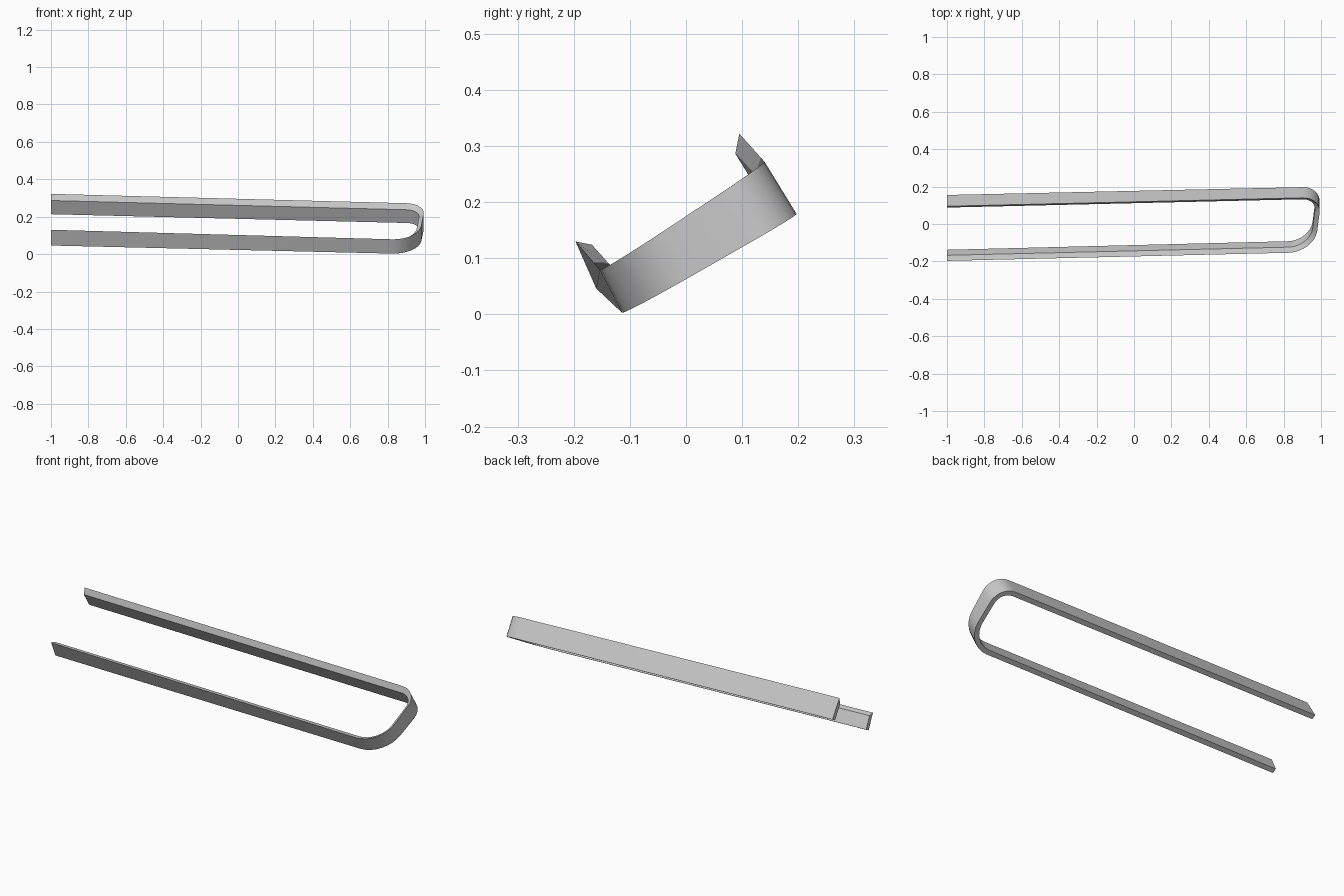
import bpy, bmesh
from mathutils import Vector as V

if "Cube" in bpy.data.objects:
    bpy.data.objects.remove(bpy.data.objects["Cube"])

# Outer-face edge positions (y, z): keyed by side, edge, for back (x=-1) and front (x=0.9)
LOW = {"bot": (V((-0.160, 0.046)), V((-0.112, 0.001))),
       "top": (V((-0.197, 0.130)), V((-0.152, 0.077)))}
HIGH = {"bot": (V((0.155, 0.226)), V((0.197, 0.179))),
        "top": (V((0.095, 0.322)), V((0.140, 0.272)))}
WIDTH, THICK = 0.355, 0.025


def place(x, s, h):
    """Map plan position (x, s) and band height h (0..1) onto the tilted band."""
    f, t = (x + 1) / 1.9, s / WIDTH
    lo = LOW["bot"][0].lerp(LOW["bot"][1], f).lerp(LOW["top"][0].lerp(LOW["top"][1], f), h)
    hi = HIGH["bot"][0].lerp(HIGH["bot"][1], f).lerp(HIGH["top"][0].lerp(HIGH["top"][1], f), h)
    p = lo + (hi - lo) * t
    return V((x, p.x, p.y))


def corner(a, c, b, r, n=8):
    """Rounded corner between directions to a and b."""
    p, q = c + (a - c).normalized() * r, c + (b - c).normalized() * r
    k = 0.55
    h1, h2 = p.lerp(c, k), q.lerp(c, k)
    out = []
    for i in range(n + 1):
        t = i / n
        out.append(p * (1-t)**3 + h1 * 3*t*(1-t)**2 + h2 * 3*t*t*(1-t) + q * t**3)
    return out


# U-shaped plan: straight arm, wide bend, end, tight bend, straight arm
A, B, C, D = V((-1, 0)), V((0.965, 0)), V((1.003, WIDTH)), V((-1, WIDTH))
path = [A] + corner(A, B, C, 0.14) + corner(B, C, D, 0.10) + [D]

# Band section: (inward offset, height), with the upper inner edge chamfered
section = [(0, 0), (0, 1), (THICK, 0.77), (THICK, 0)]

bm = bmesh.new()
rings = []
for i, p in enumerate(path):
    d = (path[min(i + 1, len(path) - 1)] - path[max(i - 1, 0)]).normalized()
    n = V((0, 1)) if i == 0 else V((0, -1)) if i == len(path) - 1 else V((-d.y, d.x))
    rings.append([bm.verts.new(place(*(p + n * o), h)) for o, h in section])
m = len(section)
for r0, r1 in zip(rings, rings[1:]):
    for j in range(m):
        bm.faces.new((r0[j], r0[(j + 1) % m], r1[(j + 1) % m], r1[j]))
bm.faces.new(rings[0])
bm.faces.new(rings[-1])
bmesh.ops.recalc_face_normals(bm, faces=bm.faces)
mesh = bpy.data.meshes.new("u_band")
bm.to_mesh(mesh)
bm.free()
band = bpy.data.objects.new("u_band", mesh)
bpy.context.collection.objects.link(band)
bpy.context.view_layer.objects.active = band
band.select_set(True)
bpy.ops.object.shade_smooth_by_angle(angle=0.4)
